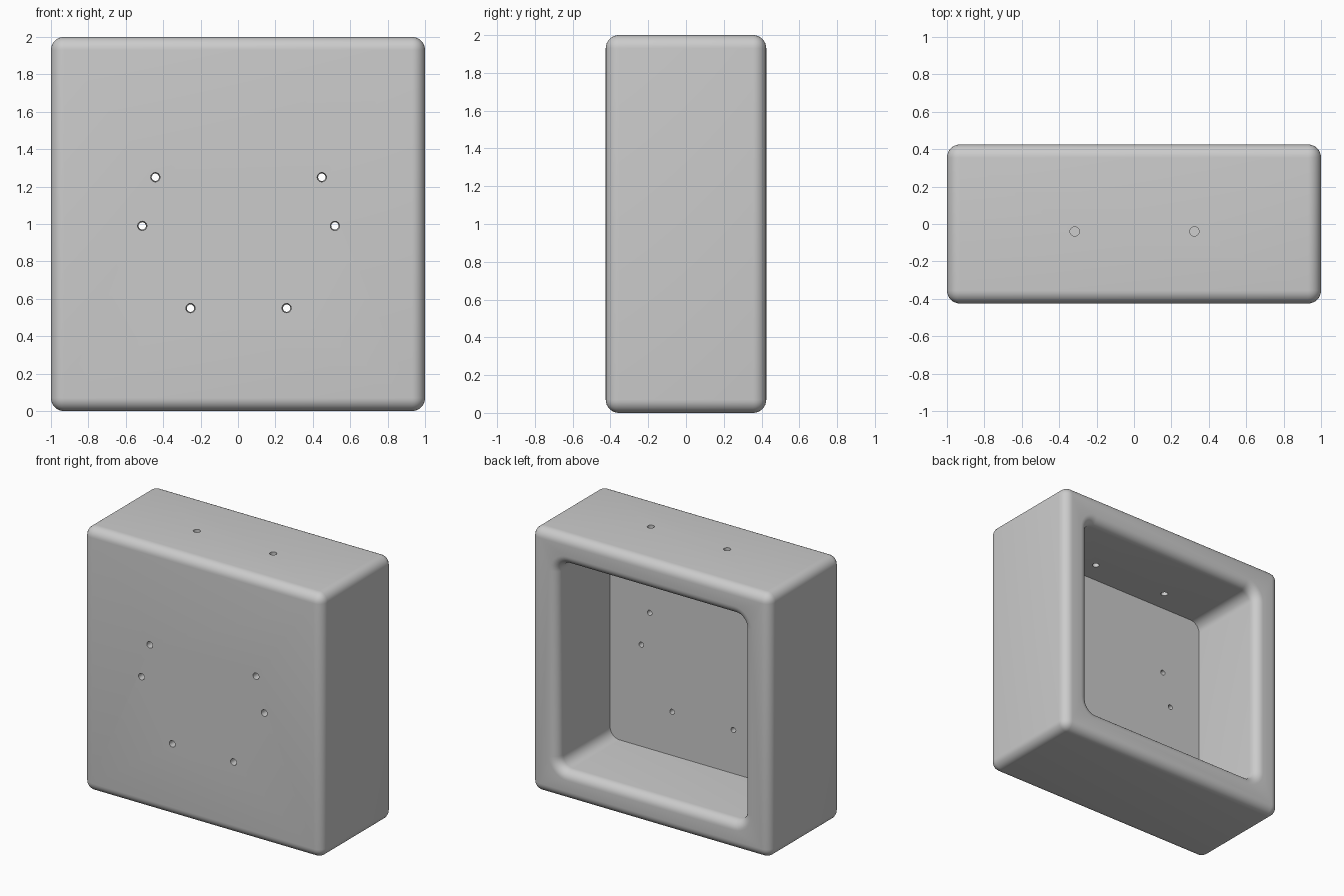
import bpy, bmesh
from math import sin, cos, pi
from mathutils import Matrix, Vector

if "Cube" in bpy.data.objects:
    bpy.data.objects.remove(bpy.data.objects["Cube"])

DEPTH = 0.85      # overall depth along y
WALL = 0.22       # wall thickness
R = 0.07          # edge rounding


def make_object(name, bm):
    bmesh.ops.recalc_face_normals(bm, faces=bm.faces)
    mesh = bpy.data.meshes.new(name)
    bm.to_mesh(mesh)
    bm.free()
    obj = bpy.data.objects.new(name, mesh)
    bpy.context.collection.objects.link(obj)
    return obj


def rounded_ring(bm, half, radius, y, steps=8):
    """Rounded square in the xz plane, centred on z = 1."""
    ring = []
    for q, (sx, sz) in enumerate([(1, 1), (-1, 1), (-1, -1), (1, -1)]):
        for i in range(steps + 1):
            a = (q + i / steps) * pi / 2
            ring.append(bm.verts.new((sx * (half - radius) + radius * cos(a), y,
                                      1 + sz * (half - radius) + radius * sin(a))))
    return ring


def hole_cutter(name, start, end, r_start, r_end):
    bm = bmesh.new()
    start, end = Vector(start), Vector(end)
    axis = end - start
    m = Matrix.Translation((start + end) / 2) @ axis.to_track_quat('Z', 'Y').to_matrix().to_4x4()
    bmesh.ops.create_cone(bm, cap_ends=True, segments=24, radius1=r_start,
                          radius2=r_end, depth=axis.length, matrix=m)
    return make_object(name, bm)


# Outer block with rounded edges
bm = bmesh.new()
bmesh.ops.create_cube(bm, size=1, matrix=Matrix.Translation((0, 0, 1)) @ Matrix.Diagonal((2, DEPTH, 2, 1)))
bmesh.ops.bevel(bm, geom=bm.edges[:], offset=R, segments=8, profile=0.5, affect='EDGES')
housing = make_object("housing", bm)

# Cavity open at the back, flaring outward in a rounded lip
bm = bmesh.new()
back, half, corner = DEPTH / 2, 1 - WALL, 0.08
rings = [rounded_ring(bm, half, corner, -back + WALL)]
for i in range(9):
    a = i / 8 * pi / 2
    flare = R * (1 - cos(a))
    rings.append(rounded_ring(bm, half + flare, corner + flare, back - R + R * sin(a)))
rings.append(rounded_ring(bm, half + R, corner + R, back + 0.1))
for lo, hi in zip(rings, rings[1:]):
    for i in range(len(lo)):
        j = (i + 1) % len(lo)
        bm.faces.new((lo[i], lo[j], hi[j], hi[i]))
bm.faces.new(rings[0])
bm.faces.new(rings[-1])
cutters = [make_object("cavity_cutter", bm)]

# Tapered holes in the front wall, straight holes in the top wall
for side in (-1, 1):
    for x, z in [(0.445, 1.25), (0.515, 0.99), (0.257, 0.55)]:
        px = side * x + 0.003
        cutters.append(hole_cutter("front_hole_cutter", (px, -back - 0.01, z),
                                   (px, -back + WALL + 0.03, z), 0.025, 0.019))
    px = side * 0.32 + 0.003
    cutters.append(hole_cutter("top_hole_cutter", (px, -0.04, 2.03),
                               (px, -0.04, 2 - WALL - 0.05), 0.025, 0.025))

# Cut everything out of the block, then drop the cutters
bpy.context.view_layer.objects.active = housing
for cutter in cutters:
    cutter.hide_render = True
    mod = housing.modifiers.new("cut", 'BOOLEAN')
    mod.operation = 'DIFFERENCE'
    mod.solver = 'EXACT'
    mod.object = cutter
    bpy.ops.object.modifier_apply(modifier=mod.name)
    bpy.data.objects.remove(cutter)

housing.select_set(True)
bpy.ops.object.shade_smooth_by_angle()
